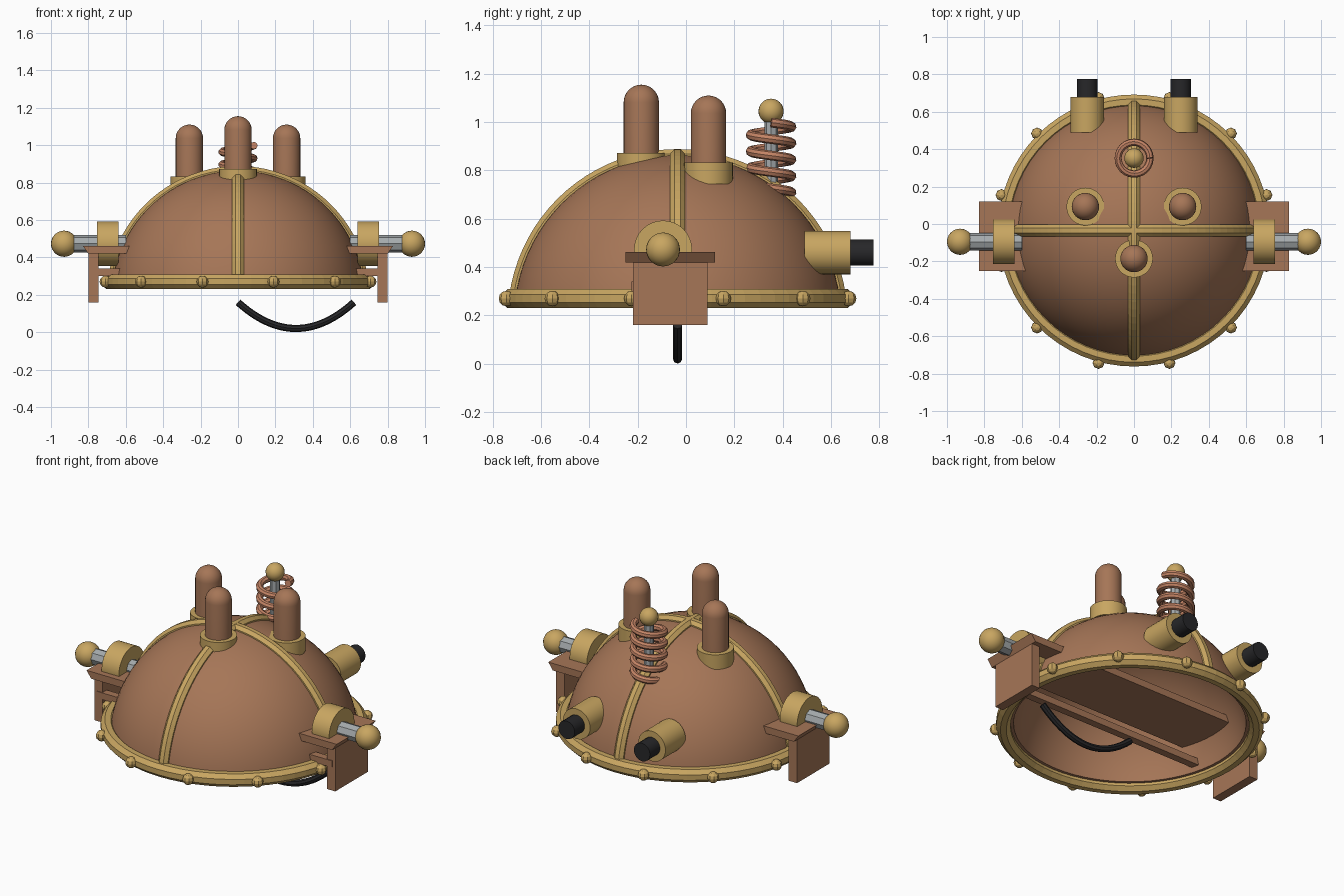
import bpy, bmesh
from math import sin, cos, pi, sqrt, asin, radians
from mathutils import Matrix, Vector

cube = bpy.data.objects.get("Cube")
if cube:
    bpy.data.objects.remove(cube, do_unlink=True)


def material(name, rgb):
    m = bpy.data.materials.new(name)
    m.use_nodes = True
    m.diffuse_color = (*rgb, 1)
    m.node_tree.nodes["Principled BSDF"].inputs["Base Color"].default_value = (*rgb, 1)
    return m


BROWN = material("brown leather", (0.38, 0.18, 0.095))
GOLD = material("brass", (0.58, 0.38, 0.12))
STEEL = material("steel grey", (0.38, 0.41, 0.42))
COPPER = material("copper", (0.55, 0.23, 0.13))
BLACK = material("black rubber", (0.02, 0.02, 0.022))

CY = -0.035           # dome axis in y
CZ, R = 0.185, 0.678  # sphere centre height and radius
RIM_Z = 0.27


def finish(ob, mat, smooth=True):
    ob.data.materials.append(mat)
    bpy.ops.object.select_all(action="DESELECT")
    ob.select_set(True)
    bpy.context.view_layer.objects.active = ob
    if smooth:
        bpy.ops.object.shade_smooth_by_angle(angle=radians(35))
    return ob


def from_bmesh(name, bm, mat, smooth=True):
    bmesh.ops.recalc_face_normals(bm, faces=bm.faces)
    me = bpy.data.meshes.new(name)
    bm.to_mesh(me)
    bm.free()
    ob = bpy.data.objects.new(name, me)
    bpy.context.collection.objects.link(ob)
    return finish(ob, mat, smooth)


def lathe(name, profile, loc, mat, axis="Z", steps=32, closed=False):
    """Spin (radius, height) points round an axis."""
    bm = bmesh.new()
    vs = [bm.verts.new((r, 0, z)) for r, z in profile]
    es = [bm.edges.new(p) for p in zip(vs, vs[1:])]
    if closed:
        es.append(bm.edges.new((vs[-1], vs[0])))
    bmesh.ops.spin(bm, geom=vs + es, cent=(0, 0, 0), axis=(0, 0, 1),
                   angle=2 * pi, steps=steps, use_duplicate=False)
    bmesh.ops.remove_doubles(bm, verts=bm.verts, dist=1e-5)
    turn = Vector((0, 0, 1)).rotation_difference(
        Vector((axis == "X", axis == "Y", axis == "Z"))).to_matrix().to_4x4()
    bm.transform(Matrix.Translation(loc) @ turn)
    return from_bmesh(name, bm, mat, steps > 8)


def cylinder(name, r, a, b, loc, mat, axis="Z", steps=32):
    return lathe(name, [(0, a), (r, a), (r, b), (0, b)], loc, mat, axis, steps)


def ball(name, r, loc, mat, u=24, v=16):
    bm = bmesh.new()
    bmesh.ops.create_uvsphere(bm, u_segments=u, v_segments=v, radius=r)
    bm.transform(Matrix.Translation(loc))
    return from_bmesh(name, bm, mat, u > 8)


def box(name, lo, hi, mat, end_taper=0):
    """Box between two corners; end_taper pulls in the lower x ends."""
    bm = bmesh.new()
    bmesh.ops.create_cube(bm, size=1)
    for v in bm.verts:
        low = v.co.z < 0
        side = 1 if v.co.x > 0 else -1
        v.co = [l + (c + 0.5) * (h - l) for l, h, c in zip(lo, hi, v.co)]
        if low:
            v.co.x -= side * end_taper
    return from_bmesh(name, bm, mat, False)


def tube(name, pts, r, mat, cyclic=False, tilt=0, sides=8, smooth=False):
    cu = bpy.data.curves.new(name, "CURVE")
    cu.dimensions = "3D"
    cu.bevel_depth = r
    cu.bevel_resolution = (sides - 4) // 2
    cu.use_fill_caps = True
    sp = cu.splines.new("POLY")
    sp.points.add(len(pts) - 1)
    for p, co in zip(sp.points, pts):
        p.co = (*co, 1)
        p.tilt = tilt
    sp.use_cyclic_u = cyclic
    sp.use_smooth = False
    ob = bpy.data.objects.new(name, cu)
    bpy.context.collection.objects.link(ob)
    bpy.ops.object.select_all(action="DESELECT")
    ob.select_set(True)
    bpy.context.view_layer.objects.active = ob
    bpy.ops.object.convert(target="MESH")
    return finish(bpy.context.view_layer.objects.active, mat, smooth)


# Dome shell: a thick open spherical cap
def cap_arc(radius, n=20):
    start = asin((RIM_Z - CZ) / radius)
    return [(radius * cos(start + (pi / 2 - start) * i / n),
             radius * sin(start + (pi / 2 - start) * i / n)) for i in range(n + 1)]


lathe("dome_shell", cap_arc(R) + cap_arc(R - 0.04)[::-1], (0, CY, CZ), BROWN,
      steps=64, closed=True)

# Rim ring with rivets
ring = [(0.688 * cos(t * pi / 32), CY + 0.688 * sin(t * pi / 32), RIM_Z) for t in range(64)]
tube("rim_ring", ring, 0.042, GOLD, True, pi / 8)
for i in range(12):
    a = radians(15 + 30 * i)
    ball("rim_rivet", 0.032, (0.733 * cos(a), CY + 0.733 * sin(a), RIM_Z), GOLD, 8, 6)

# Crossing ribs over the dome
for name, dx, dy in (("side_rib", 1, 0), ("middle_rib", 0, 1)):
    arc = []
    for i in range(41):
        a = radians(8 + 164 * i / 40)
        arc.append((dx * 0.672 * cos(a), CY + dy * 0.672 * cos(a), CZ + 0.672 * sin(a)))
    tube(name, arc, 0.034, GOLD, tilt=pi / 8)

# Three round-topped bulbs in collars
for x, y, base, top in ((0, -0.185, 0.785, 1.155), (0.26, 0.093, 0.745, 1.11),
                        (-0.26, 0.093, 0.745, 1.11)):
    r = 0.073
    dome = [(r * cos(i * pi / 16), top - r + r * sin(i * pi / 16)) for i in range(9)]
    lathe("bulb", [(0, base), (r, base)] + dome, (x, y, 0), BROWN)
    cylinder("bulb_collar", 0.101, base, base + 0.088, (x, y, 0), GOLD)

# Coil antenna
AY = 0.352
cylinder("antenna_pole", 0.028, 0.68, 1.02, (0, AY, 0), STEEL, steps=8)
ball("antenna_knob", 0.052, (0, AY, 1.045), GOLD)
coil = []
for i in range(116):
    a = 2 * pi * i / 24
    coil.append((0.085 * cos(a), AY + 0.085 * sin(a), 0.998 - 0.068 * i / 24))
tube("antenna_coil", coil, 0.02, COPPER, smooth=True)

# Exhaust pipes at the back
for x in (-0.25, 0.25):
    cylinder("exhaust_pipe", 0.09, 0.49, 0.68, (x, 0, 0.46), GOLD, "Y")
    cylinder("exhaust_nozzle", 0.054, 0.6, 0.775, (x, 0, 0.46), BLACK, "Y", 16)

# Cross plate and lower bar running through the dome
box("cross_plate", (-0.83, -0.25, 0.42), (0.83, 0.12, 0.462), BROWN, 0.03)
box("lower_bar", (-0.78, -0.225, 0.3), (0.78, -0.18, 0.34), BROWN)

# Ear assemblies on both sides
for s in (-1, 1):
    xs = sorted((s * 0.745, s * 0.8))
    box("ear_plate", (xs[0], -0.22, 0.16), (xs[1], 0.09, 0.43), BROWN)
    drum = sorted((s * 0.64, s * 0.755))
    cylinder("ear_drum", 0.12, drum[0], drum[1], (0, -0.095, 0.473), GOLD, "X")
    rod = sorted((s * 0.6, s * 0.92))
    cylinder("ear_rod", 0.047, rod[0], rod[1], (0, -0.095, 0.473), STEEL, "X", 8)
    ball("ear_knob", 0.07, (s * 0.93, -0.095, 0.473), GOLD)

# Hanging chin strap
strap = []
for i in range(25):
    t = i / 12 - 1
    strap.append((0.31 + 0.31 * t, CY, 0.02 + 0.14 * t * t))
tube("chin_strap", strap, 0.019, BLACK, smooth=True)
